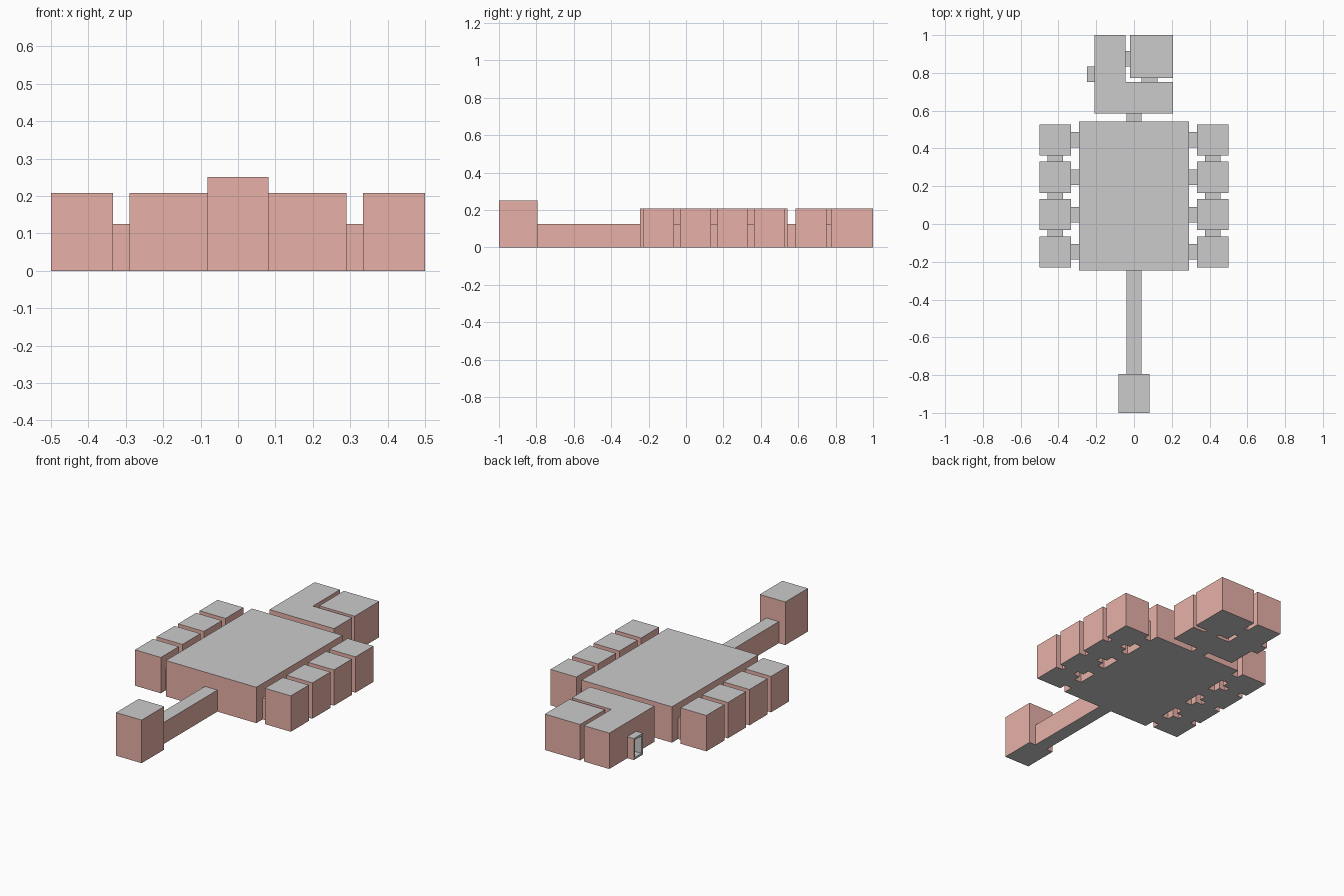
import bpy, bmesh

if "Cube" in bpy.data.objects:
    bpy.data.objects.remove(bpy.data.objects["Cube"])


def material(name, color):
    m = bpy.data.materials.new(name)
    m.diffuse_color = color
    m.use_nodes = True
    m.node_tree.nodes["Principled BSDF"].inputs["Base Color"].default_value = m.diffuse_color
    return m


GREY = material("grey_caps", (0.8, 0.8, 0.8, 1))
RED = material("red_sides", (0.80, 0.44, 0.39, 1))

TALL, LOW, FRONT = 0.208, 0.125, 0.25   # heights of blocks, links, tail block


def prism(name, outline, height, open_x=False):
    """Extrude an xy outline up from the ground: grey caps, red sides."""
    bm = bmesh.new()
    base = bm.faces.new([bm.verts.new((x, y, 0)) for x, y in outline])
    top = bmesh.ops.extrude_face_region(bm, geom=[base], use_keep_orig=True)
    verts = [v for v in top["geom"] if isinstance(v, bmesh.types.BMVert)]
    bmesh.ops.translate(bm, verts=verts, vec=(0, 0, height))
    bmesh.ops.recalc_face_normals(bm, faces=bm.faces[:])
    for f in bm.faces:
        f.material_index = 0 if abs(f.normal.z) > 0.5 else 1
    if open_x:
        ends = [f for f in bm.faces if abs(f.normal.x) > 0.5]
        bmesh.ops.delete(bm, geom=ends, context='FACES')
    me = bpy.data.meshes.new(name)
    bm.to_mesh(me)
    bm.free()
    me.materials.append(GREY)
    me.materials.append(RED)
    ob = bpy.data.objects.new(name, me)
    bpy.context.collection.objects.link(ob)
    return ob


def box(name, x0, x1, y0, y1, height, **kw):
    return prism(name, [(x0, y0), (x1, y0), (x1, y1), (x0, y1)], height, **kw)


# Central body, tail bar with end block, and neck
box("body", -0.29, 0.29, -0.246, 0.543, TALL)
box("tail_bar", -0.04, 0.04, -0.793, -0.246, LOW)
box("tail_block", -0.082, 0.082, -1.0, -0.793, FRONT)
box("neck_link", -0.04, 0.04, 0.543, 0.586, LOW)

# Row of four blocks per side, linked to the body and to each other
SIZE, STEP, START = 0.165, 0.1975, -0.23
for side, s in (("left", -1), ("right", 1)):
    for i in range(4):
        y = START + i * STEP
        mid = y + SIZE / 2
        box(f"{side}_block_{i}", *sorted((s * 0.334, s * 0.5)), y, y + SIZE, TALL)
        box(f"{side}_body_link_{i}", *sorted((s * 0.29, s * 0.334)),
            mid - 0.041, mid + 0.041, LOW)
        if i < 3:
            box(f"{side}_row_link_{i}", *sorted((s * 0.376, s * 0.459)),
                y + SIZE, y + STEP, LOW)

# L-shaped head with a square block nested in its corner
prism("head", [(-0.208, 0.586), (0.206, 0.586), (0.206, 0.752),
               (-0.046, 0.752), (-0.046, 1.0), (-0.208, 1.0)], TALL)
box("head_insert", -0.021, 0.206, 0.774, 1.0, TALL)
box("insert_side_link", -0.046, -0.021, 0.835, 0.917, LOW)
box("insert_front_link", 0.041, 0.124, 0.752, 0.774, LOW)

# Hollow tab on the side of the head
tab = box("hollow_tab", -0.25, -0.208, 0.753, 0.835, LOW, open_x=True)
mod = tab.modifiers.new("wall", 'SOLIDIFY')
mod.thickness = 0.012
mod.offset = -1
mod.use_even_offset = True
mod.material_offset = -1
mod.material_offset_rim = -1
